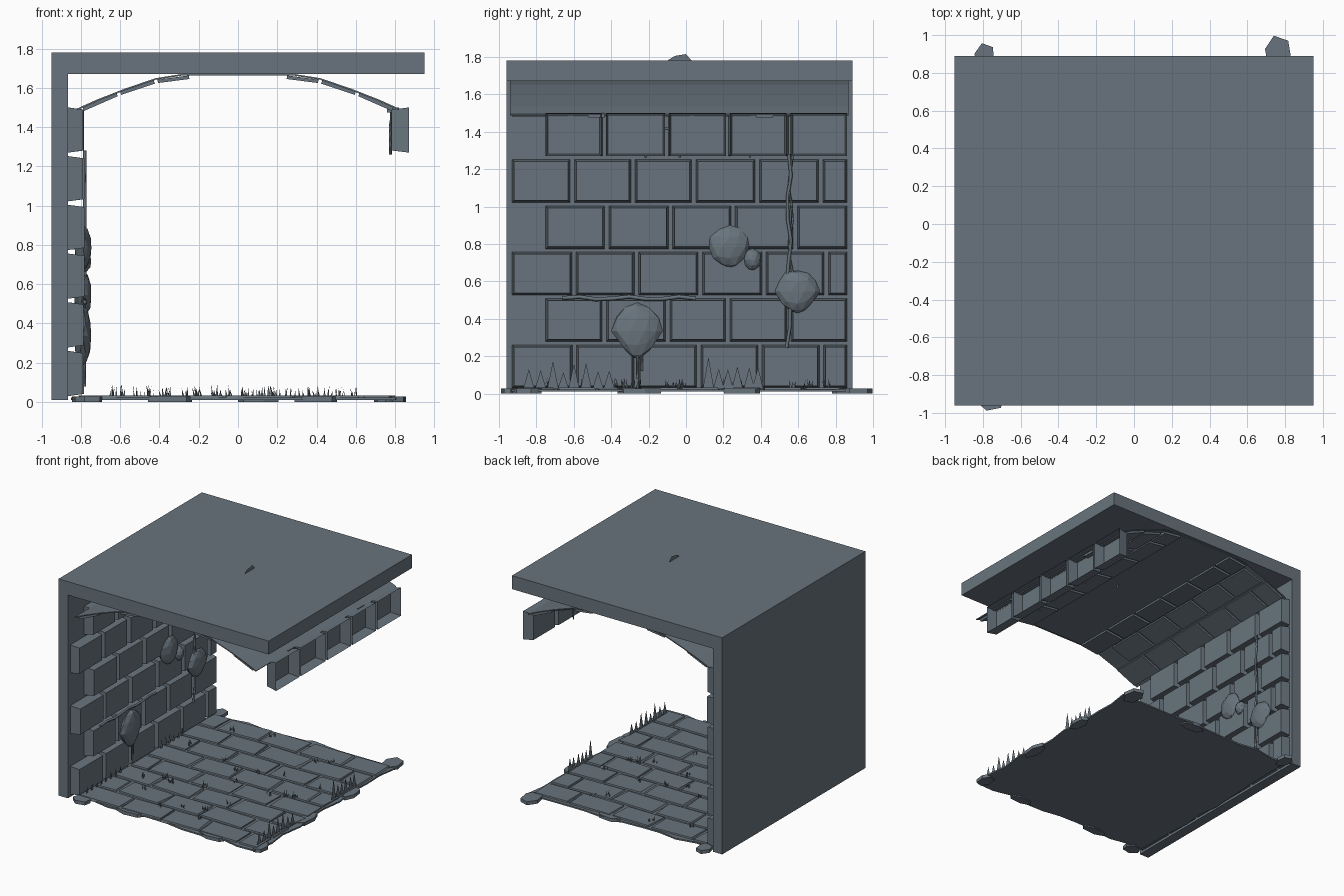
import bpy, bmesh, math, random
from mathutils import Vector, Matrix

random.seed(4)
cube = bpy.data.objects.get("Cube")
if cube:
    bpy.data.objects.remove(cube, do_unlink=True)

stone = bpy.data.materials.new("slate_grey")
stone.use_nodes = True
GREY = (0.14, 0.175, 0.205, 1)
stone.diffuse_color = GREY
stone.node_tree.nodes["Principled BSDF"].inputs["Base Color"].default_value = GREY


def finish(name, bm, fix=True):
    if fix:
        bmesh.ops.recalc_face_normals(bm, faces=bm.faces)
    me = bpy.data.meshes.new(name)
    bm.to_mesh(me)
    bm.free()
    me.materials.append(stone)
    ob = bpy.data.objects.new(name, me)
    bpy.context.collection.objects.link(ob)
    return ob


def add_box(bm, lo, hi):
    lo, hi = Vector(lo), Vector(hi)
    m = Matrix.Translation((lo + hi) / 2) @ Matrix.Diagonal((*(hi - lo), 1))
    return bmesh.ops.create_cube(bm, size=1, matrix=m)["verts"]


def box(name, lo, hi):
    bm = bmesh.new()
    add_box(bm, lo, hi)
    return finish(name, bm)


def slab(bm, outline, z0, z1):
    """Extrude a flat outline between two heights."""
    face = bm.faces.new([bm.verts.new((x, y, z0)) for x, y in outline])
    top = bmesh.ops.extrude_face_region(bm, geom=[face])["geom"]
    for v in top:
        if isinstance(v, bmesh.types.BMVert):
            v.co.z = z1
    if not face.is_valid:
        bm.faces.new([v for v in bm.verts][:len(outline)])


# Roof slab and solid back wall
box("roof", (-0.95, -0.96, 1.67), (0.95, 0.89, 1.78))
box("side_wall", (-0.95, -0.96, 0.01), (-0.865, 0.89, 1.67))


# Tapered bricks, open at the back
def add_brick(bm, x_back, x_front, y0, y1, z0, z1, taper=0.011):
    def ring(x, t):
        return [bm.verts.new((x, y, z)) for y, z in
                ((y0 + t, z0 + t), (y1 - t, z0 + t), (y1 - t, z1 - t), (y0 + t, z1 - t))]
    a, b = ring(x_back, 0), ring(x_front, taper)
    bm.faces.new(b)
    for i in range(4):
        j = (i + 1) % 4
        bm.faces.new((a[i], a[j], b[j], b[i]))


def course(bm, row, x_back, x_front):
    y = -0.75 if row % 2 == 0 else -0.93
    z = 1.27 - row * 0.248
    while y < 0.8:
        end = min(y + 0.31 + random.uniform(-0.012, 0.012), 0.86)
        if end > 0.8:
            end = 0.86
        add_brick(bm, x_back, x_front + random.uniform(-0.006, 0.004), y, end, z, z + 0.23)
        y = end + 0.022


bm = bmesh.new()
for row in range(6):
    course(bm, row, -0.865, -0.785)
finish("wall_bricks", bm)
bm = bmesh.new()
course(bm, 0, 0.87, 0.785)
finish("hanging_bricks", bm)

# Shallow vault under the roof
half = [(0.82, 1.49), (0.72, 1.535), (0.58, 1.59), (0.42, 1.645), (0.28, 1.667)]
profile = [(-x, z) for x, z in half] + half[::-1]
bm = bmesh.new()
rings = [[bm.verts.new((x, y, z)) for x, z in profile] for y in (-0.94, 0.87)]
for i in range(len(profile) - 1):
    bm.faces.new((rings[0][i], rings[0][i + 1], rings[1][i + 1], rings[1][i]))
vault = finish("vault", bm, False)
mod = vault.modifiers.new("thickness", 'SOLIDIFY')
mod.thickness = 0.008
mod.offset = 0

# Thin bricks lining both slopes of the vault
bm = bmesh.new()
lining = [(0.8, 1.495), (0.61, 1.578), (0.42, 1.641), (0.24, 1.664)]
for side in (-1, 1):
    for k in range(3):
        a, b = Vector(lining[k]), Vector(lining[k + 1])
        mid, d = (a + b) / 2, b - a
        turn = Matrix.Rotation(side * math.atan2(d.y, -d.x), 4, 'Y')
        y = -0.93 + 0.16 * (k % 2)
        while y < 0.75:
            end = min(y + 0.3, 0.86)
            verts = add_box(bm, (-d.length / 2 + 0.01, y, -0.018), (d.length / 2 - 0.01, end, 0))
            bmesh.ops.transform(bm, matrix=Matrix.Translation((side * mid.x, 0, mid.y)) @ turn, verts=verts)
            y = end + 0.025
finish("vault_bricks", bm)
for i, y in enumerate((-0.48, 0.42)):
    box(f"vault_bracket_{i + 1}", (0.76, y - 0.045, 1.475), (0.82, y + 0.045, 1.5))

# Floor base with ragged edge
bm = bmesh.new()
outline = []
for (ax, ay), (bx, by) in (((-0.84, -0.92), (0.82, -0.92)), ((0.82, -0.92), (0.82, 0.86)),
                           ((0.82, 0.86), (-0.84, 0.86)), ((-0.84, 0.86), (-0.84, -0.92))):
    for i in range(10):
        t = i / 10
        outline.append((ax + (bx - ax) * t + random.uniform(-0.02, 0.02),
                        ay + (by - ay) * t + random.uniform(-0.02, 0.02)))
slab(bm, outline, 0.01, 0.022)
finish("floor_base", bm)

# Broken fragments around the floor edge
bm = bmesh.new()
for x, y, rx, ry in ((-0.76, -0.93, 0.08, 0.06), (-0.79, 0.88, 0.06, 0.08), (0.76, 0.9, 0.08, 0.1),
                     (0.8, -0.85, 0.06, 0.08), (0.81, 0.3, 0.05, 0.1), (0.8, -0.25, 0.05, 0.12),
                     (0.1, 0.83, 0.12, 0.05), (-0.35, -0.9, 0.13, 0.04), (0.4, -0.9, 0.12, 0.04)):
    pts = [(x + rx * math.cos(a) * random.uniform(0.85, 1), y + ry * math.sin(a))
           for a in (math.tau * (i + 0.25 * (y > 0) + 0.75 * (y < 0)) / 6 + 0.52 for i in range(6))]
    slab(bm, pts, 0.0, 0.028)
finish("floor_fragments", bm)

# Paving stones in running bond
bm = bmesh.new()
for row in range(8):
    y = -0.9 + row * 0.22
    x = -0.8 - 0.18 * (row % 2)
    while x < 0.72:
        end = x + random.uniform(0.3, 0.37)
        lo, hi = max(x, -0.8), min(end, 0.79)
        if hi - lo > 0.08:
            verts = add_box(bm, (lo, y, 0.015), (hi, y + 0.19, 0.033))
            spin = Matrix.Rotation(random.uniform(-0.05, 0.05), 3, 'Z')
            bmesh.ops.rotate(bm, cent=((lo + hi) / 2, y + 0.1, 0.02), matrix=spin, verts=verts)
            for v in verts:
                v.co.x += random.uniform(-0.01, 0.01)
                if v.co.z < 0.02:
                    v.co.xy += (v.co.xy - Vector(((lo + hi) / 2, y + 0.095))) * 0.05
        x = end + 0.03
finish("paving_stones", bm)


# Grass blades
def blade(bm, x, y, width, height, angle, lean=0.0):
    dx, dy = math.cos(angle) * width / 2, math.sin(angle) * width / 2
    bm.faces.new([bm.verts.new(p) for p in ((x - dx, y - dy, 0.025), (x + dx, y + dy, 0.025),
                                            (x + lean, y + lean, 0.025 + height))])


bm = bmesh.new()
for i in range(26):
    cx, cy = -0.63 + i * 0.049 + random.uniform(-0.02, 0.02), random.uniform(-0.8, 0.8)
    for j in range(5):
        blade(bm, cx + random.uniform(-0.02, 0.02), cy + random.uniform(-0.02, 0.02), 0.012,
              random.uniform(0.03, 0.065), random.uniform(0, math.pi), random.uniform(-0.012, 0.012))
finish("floor_tufts", bm, False)
bm = bmesh.new()
for start, end, tall in ((-0.84, -0.38, 0.13), (0.12, 0.42, 0.16)):
    y = start
    while y < end:
        blade(bm, 0.78, y, 0.06, tall * random.uniform(0.6, 1.15), math.pi / 2)
        blade(bm, -0.775, y, 0.03, tall * random.uniform(0.3, 0.6), math.pi / 2)
        y += random.uniform(0.045, 0.07)
finish("edge_grass", bm, False)


# Faceted boulders bedded in the wall
def boulder(name, y, z, ry, rz, point):
    bm = bmesh.new()
    bmesh.ops.create_icosphere(bm, subdivisions=2, radius=1)
    for v in bm.verts:
        p = v.co * random.uniform(0.92, 1.03)
        narrow = 1 - point * max(0, -p.z)
        v.co = (-0.79 + 0.045 * p.x, y + ry * p.y * narrow, z + rz * p.z)
    finish(name, bm)


boulder("boulder_upper", 0.23, 0.785, 0.115, 0.115, 0.1)
boulder("boulder_small", 0.355, 0.715, 0.05, 0.06, 0.1)
boulder("boulder_right", 0.595, 0.545, 0.12, 0.12, 0.3)
boulder("boulder_left", -0.26, 0.335, 0.135, 0.155, 0.5)


# Roots and vines
def vine(name, points, radius):
    cu = bpy.data.curves.new(name, 'CURVE')
    cu.dimensions = '3D'
    cu.bevel_depth = radius
    cu.bevel_resolution = 0
    cu.use_fill_caps = True
    sp = cu.splines.new('POLY')
    sp.points.add(len(points) - 1)
    for p, co in zip(sp.points, points):
        p.co = (*co, 1)
    cu.materials.append(stone)
    bpy.context.collection.objects.link(bpy.data.objects.new(name, cu))


vine("hanging_root", [(-0.78, 0.55 + 0.012 * math.sin(i * 1.9), 1.28 - i * 0.115) for i in range(10)], 0.009)
vine("second_root", [(-0.78, 0.56 + 0.012 * math.cos(i * 1.7), 1.28 - i * 0.09) for i in range(8)], 0.006)
vine("wall_root", [(-0.78, -0.66 + i * 0.089, 0.51 + 0.008 * math.sin(i * 2)) for i in range(9)], 0.011)
vine("brick_vine", [(0.775, -0.125 + 0.11 * math.cos(a), 1.32 + 0.1 * math.sin(a))
                    for a in (math.pi * (i / 9 * 1.4 - 0.2) for i in range(10))], 0.006)
vine("short_vine", [(0.78, 0.36, 1.5), (0.775, 0.35, 1.38), (0.78, 0.34, 1.26)], 0.005)
for i, (y, z) in enumerate(((-0.26, 0.08), (-0.235, 0.12))):
    vine(f"root_tip_{i + 1}", [(-0.78, y, 0.25), (-0.78, y, z)], 0.006)

# Thin shard poking through the roof
bm = bmesh.new()
bm.faces.new([bm.verts.new((0.13, y, z)) for y, z in
              ((-0.1, 1.78), (-0.05, 1.62), (0.03, 1.78), (0.0, 1.815), (-0.06, 1.805))])
finish("roof_shard", bm, False)
